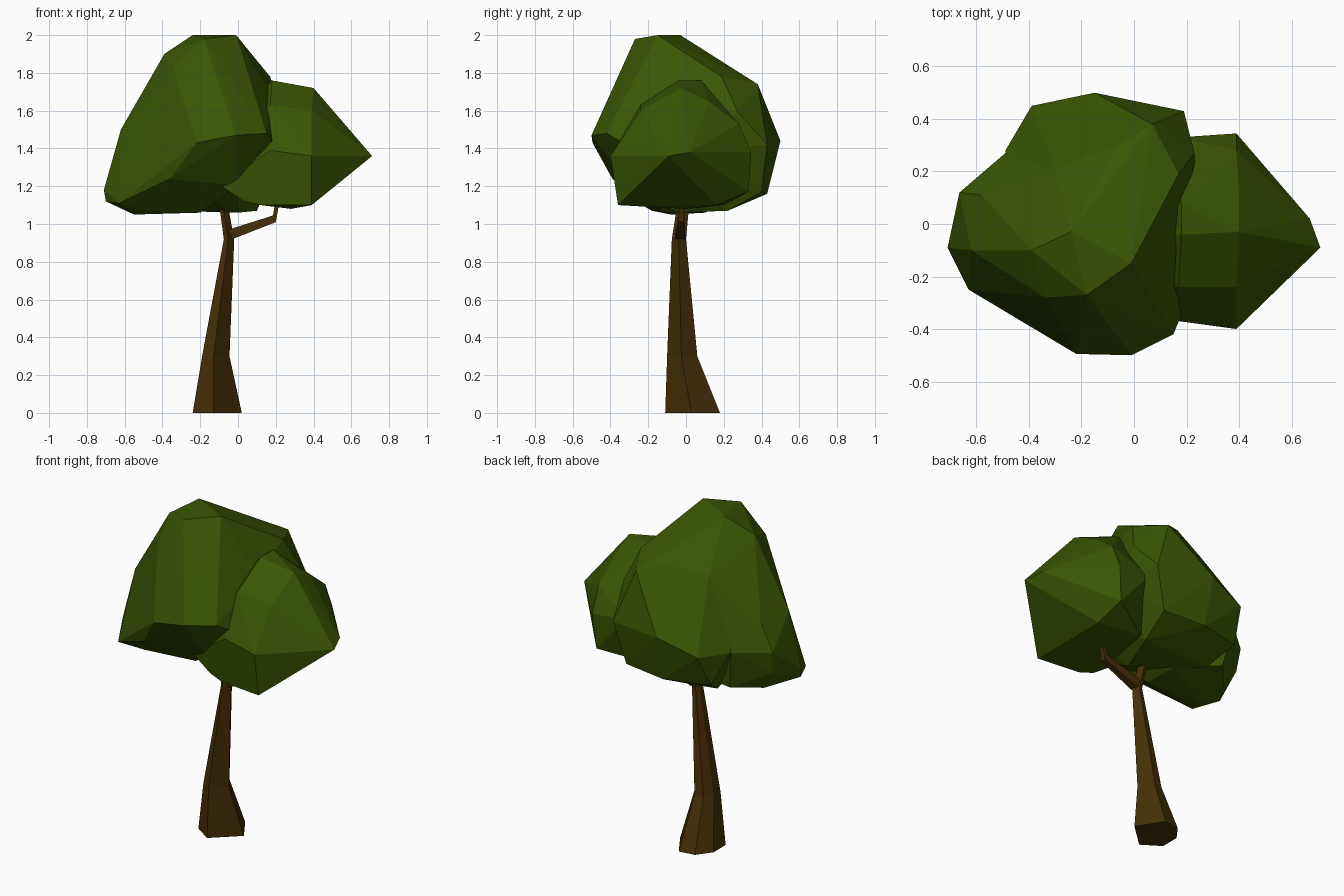
import bpy, bmesh


def material(name, rgb):
    m = bpy.data.materials.new(name)
    m.diffuse_color = (*rgb, 1)
    return m


LEAF = material("leaf_green", (0.042, 0.090, 0.001))
BARK = material("bark_brown", (0.060, 0.028, 0.002))


def finish(bm, name, mat):
    bmesh.ops.recalc_face_normals(bm, faces=bm.faces)
    me = bpy.data.meshes.new(name)
    bm.to_mesh(me)
    bm.free()
    me.materials.append(mat)
    ob = bpy.data.objects.new(name, me)
    bpy.context.collection.objects.link(ob)


def leaf_clump(name, pts):
    """Faceted clump: convex skin over a few corner points, flat facets merged."""
    bm = bmesh.new()
    for p in pts:
        bm.verts.new(p)
    bmesh.ops.convex_hull(bm, input=bm.verts[:])
    loose = [v for v in bm.verts if not v.link_faces]
    bmesh.ops.delete(bm, geom=loose, context='VERTS')
    bmesh.ops.dissolve_limit(bm, angle_limit=0.1, verts=bm.verts[:], edges=bm.edges[:])
    finish(bm, name, LEAF)


def limb(name, profile, stations):
    """Loft a profile through (x0, x1, y0, y1, z0, z1) boxes; z0 to z1 tilts the ring."""
    bm = bmesh.new()
    rings = []
    for x0, x1, y0, y1, z0, z1 in stations:
        rings.append([bm.verts.new(((x0 + x1) / 2 + u * (x1 - x0) / 2,
                                    (y0 + y1) / 2 + v * (y1 - y0) / 2,
                                    (z0 + z1) / 2 - u * (z1 - z0) / 2))
                      for u, v in profile])
    n = len(profile)
    for a, b in zip(rings, rings[1:]):
        for i in range(n):
            j = (i + 1) % n
            bm.faces.new((a[i], a[j], b[j], b[i]))
    bm.faces.new(rings[0])
    bm.faces.new(rings[-1])
    finish(bm, name, BARK)


# Trunk: flared six-sided base, thin leaning top that runs into the leaves
HEX = [(-1, -.5), (-.15, -1), (1, -.05), (.25, 1), (-.5, .9), (-1, .3)]
limb("trunk", HEX, [(-.24, .02, -.11, .18, 0, 0),
                    (-.19, -.045, -.10, .06, .30, .30),
                    (-.075, -.02, -.075, 0, .92, .92),
                    (-.097, -.05, -.05, .015, 1.08, 1.08),
                    (-.11, -.08, -.03, .02, 1.25, 1.25)])

# Side branch: rises to the right, then bends up
SQUARE = [(-1, -1), (1, -1), (1, 1), (-1, 1)]
limb("side_branch", SQUARE, [(-.05, -.03, -.055, -.005, .92, .97),
                             (.185, .2, -.04, -.01, 1.01, 1.045),
                             (.2, .22, -.035, -.01, 1.12, 1.13)])

# Main leaf mass, high in front and sloping to the back
leaf_clump("main_foliage", [
    (-.24, -.03, 2.0), (-.01, -.15, 2.0), (-.18, -.27, 1.98), (-.39, -.10, 1.90),
    (-.34, -.28, 1.82), (-.04, .10, 1.88), (-.30, .21, 1.75), (-.06, .30, 1.79),
    (.07, .38, 1.74), (.17, .19, 1.78), (.19, -.08, 1.66), (.23, .27, 1.60),
    (-.22, -.495, 1.43), (-.01, -.50, 1.47), (.15, -.42, 1.48), (.20, -.30, 1.41),
    (.21, -.10, 1.40), (.24, .17, 1.40), (.19, .43, 1.42), (-.15, .50, 1.44),
    (-.39, .45, 1.36), (-.49, .28, 1.35), (-.36, -.39, 1.24), (0, -.29, 1.20),
    (.12, .40, 1.17), (-.15, .43, 1.16), (-.42, .36, 1.17), (.10, .22, 1.07),
    (-.35, .20, 1.07), (0, -.05, 1.06)])

# Low lobe that spreads the main mass to the left
leaf_clump("left_foliage", [
    (-.71, -.09, 1.18), (-.70, -.10, 1.12), (-.63, -.25, 1.11), (-.55, -.08, 1.05),
    (-.50, -.18, 1.07), (-.65, .10, 1.20), (-.58, .08, 1.09), (-.665, .12, 1.34),
    (-.62, -.10, 1.50), (-.58, .11, 1.50), (-.39, -.10, 1.90), (-.34, -.28, 1.82),
    (-.24, -.03, 1.98), (-.22, -.495, 1.43), (-.36, -.39, 1.24), (-.30, .21, 1.75),
    (-.49, .27, 1.35), (-.01, -.50, 1.47), (0, -.29, 1.20), (-.20, -.12, 1.06),
    (-.20, .10, 1.06), (-.45, .22, 1.11)])

# Right leaf clump with its pointed outer corner
leaf_clump("right_foliage", [
    (.71, -.09, 1.36), (.67, .02, 1.38), (.40, -.03, 1.72), (.40, .12, 1.65),
    (.39, .28, 1.53), (.39, -.24, 1.60), (.39, -.40, 1.36), (.39, .345, 1.38),
    (.39, -.36, 1.10), (.39, .16, 1.10), (.37, .33, 1.17), (.18, -.04, 1.76),
    (.18, .08, 1.76), (.17, -.24, 1.63), (.17, -.37, 1.39), (.17, .33, 1.40),
    (.12, -.33, 1.10), (.12, .20, 1.10), (.28, 0, 1.08), (.03, -.31, 1.12),
    (-.09, -.30, 1.20), (-.06, .1, 1.20), (-.08, -.1, 1.45)])
